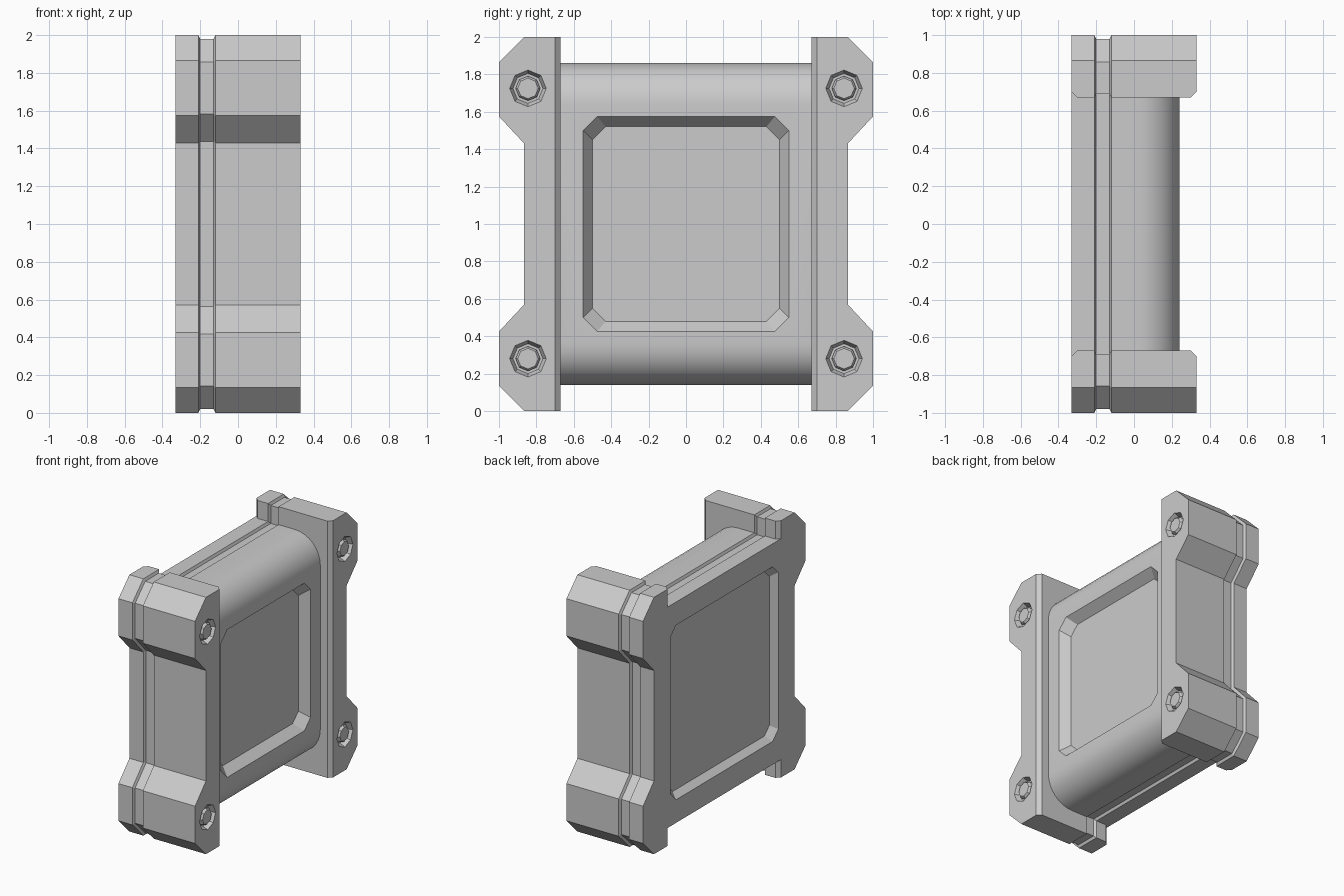
import bpy, bmesh
from math import sin, cos, pi, radians
from mathutils import Vector

if "Cube" in bpy.data.objects:
    bpy.data.objects.remove(bpy.data.objects["Cube"])


def loft(name, rings):
    """Closed solid joining rings of equal point count."""
    bm = bmesh.new()
    loops = [[bm.verts.new(p) for p in ring] for ring in rings]
    n = len(loops[0])
    for a, b in zip(loops, loops[1:]):
        for i in range(n):
            bm.faces.new((a[i], a[(i + 1) % n], b[(i + 1) % n], b[i]))
    bm.faces.new(loops[0])
    bm.faces.new(loops[-1])
    bmesh.ops.recalc_face_normals(bm, faces=bm.faces)
    me = bpy.data.meshes.new(name)
    bm.to_mesh(me)
    bm.free()
    ob = bpy.data.objects.new(name, me)
    bpy.context.collection.objects.link(ob)
    return ob


def at_x(x, outline):
    return [(x, y, z) for y, z in outline]


def inset(pts, d):
    """Offset a counter-clockwise outline inwards by d."""
    out = []
    for i, p in enumerate(pts):
        p = Vector(p)
        e1 = (p - Vector(pts[i - 1])).normalized()
        e2 = (Vector(pts[(i + 1) % len(pts)]) - p).normalized()
        n1, n2 = Vector((-e1.y, e1.x)), Vector((-e2.y, e2.x))
        out.append(p + (n1 + n2) * d / (1 + n1.dot(n2)))
    return out


def chamfered(hy, hz, c):
    return [(hy, 1 - hz + c), (hy, 1 + hz - c), (hy - c, 1 + hz), (c - hy, 1 + hz),
            (-hy, 1 + hz - c), (-hy, 1 - hz + c), (c - hy, 1 - hz), (hy - c, 1 - hz)]


def octagon(y, z, r):
    return [(y + r * sin(i * pi / 4), z + r * cos(i * pi / 4)) for i in range(8)]


def cut(target, cutter):
    m = target.modifiers.new("cut", 'BOOLEAN')
    m.object = cutter
    m.solver = 'EXACT'
    bpy.context.view_layer.objects.active = target
    bpy.ops.object.modifier_apply(modifier=m.name)
    bpy.data.objects.remove(cutter)


# Central body: side profile with groove and rounded front edges
R = 0.22
lower = [(-0.33, 0.14), (-0.21, 0.14), (-0.20, 0.16), (-0.13, 0.16), (-0.12, 0.14)]
lower += [(0.24 - R + R * sin(i * pi / 16), 0.14 + R - R * cos(i * pi / 16)) for i in range(9)]
profile = lower + [(x, 2 - z) for x, z in reversed(lower)]
body = loft("body", [[(x, y, z) for x, z in profile] for y in (-0.70, 0.70)])

# Sunken panels on the front and back of the body
cut(body, loft("front_recess", [at_x(0.17, chamfered(0.50, 0.52, 0.07)),
                                at_x(0.24, chamfered(0.55, 0.575, 0.075)),
                                at_x(0.30, chamfered(0.55, 0.575, 0.075))]))
cut(body, loft("back_recess", [at_x(-0.28, chamfered(0.625, 0.64, 0.06)),
                               at_x(-0.33, chamfered(0.665, 0.68, 0.07)),
                               at_x(-0.40, chamfered(0.665, 0.68, 0.07))]))
bpy.ops.object.select_all(action='DESELECT')
body.select_set(True)
bpy.context.view_layer.objects.active = body
bpy.ops.object.shade_smooth_by_angle(angle=radians(25))

# Side rails with flared corner blocks, groove and bolts
half = [(0.67, 0), (0.865, 0), (1, 0.135), (1, 0.425), (0.865, 0.57)]
outline = half + [(y, 2 - z) for y, z in reversed(half)]
slim = [(max(y, 0.70), z) for y, z in outline]
groove = inset(outline, 0.02)
layers = [(-0.33, slim), (-0.30, outline), (-0.21, outline), (-0.20, groove),
          (-0.13, groove), (-0.12, outline), (0.30, outline), (0.33, slim)]
for side, s in (("left", -1), ("right", 1)):
    rail = loft(side + "_rail", [at_x(x, [(s * y, z) for y, z in o]) for x, o in layers])
    for level, z in (("lower", 0.28), ("upper", 1.725)):
        y = s * 0.845
        # Tapered socket
        cut(rail, loft("socket", [at_x(0.29, octagon(y, z, 0.08)),
                                  at_x(0.33, octagon(y, z, 0.098)),
                                  at_x(0.36, octagon(y, z, 0.098))]))
        # Bolt head
        loft(f"{side}_{level}_bolt", [at_x(0.27, octagon(y, z, 0.066)),
                                      at_x(0.31, octagon(y, z, 0.066)),
                                      at_x(0.325, octagon(y, z, 0.055))])
